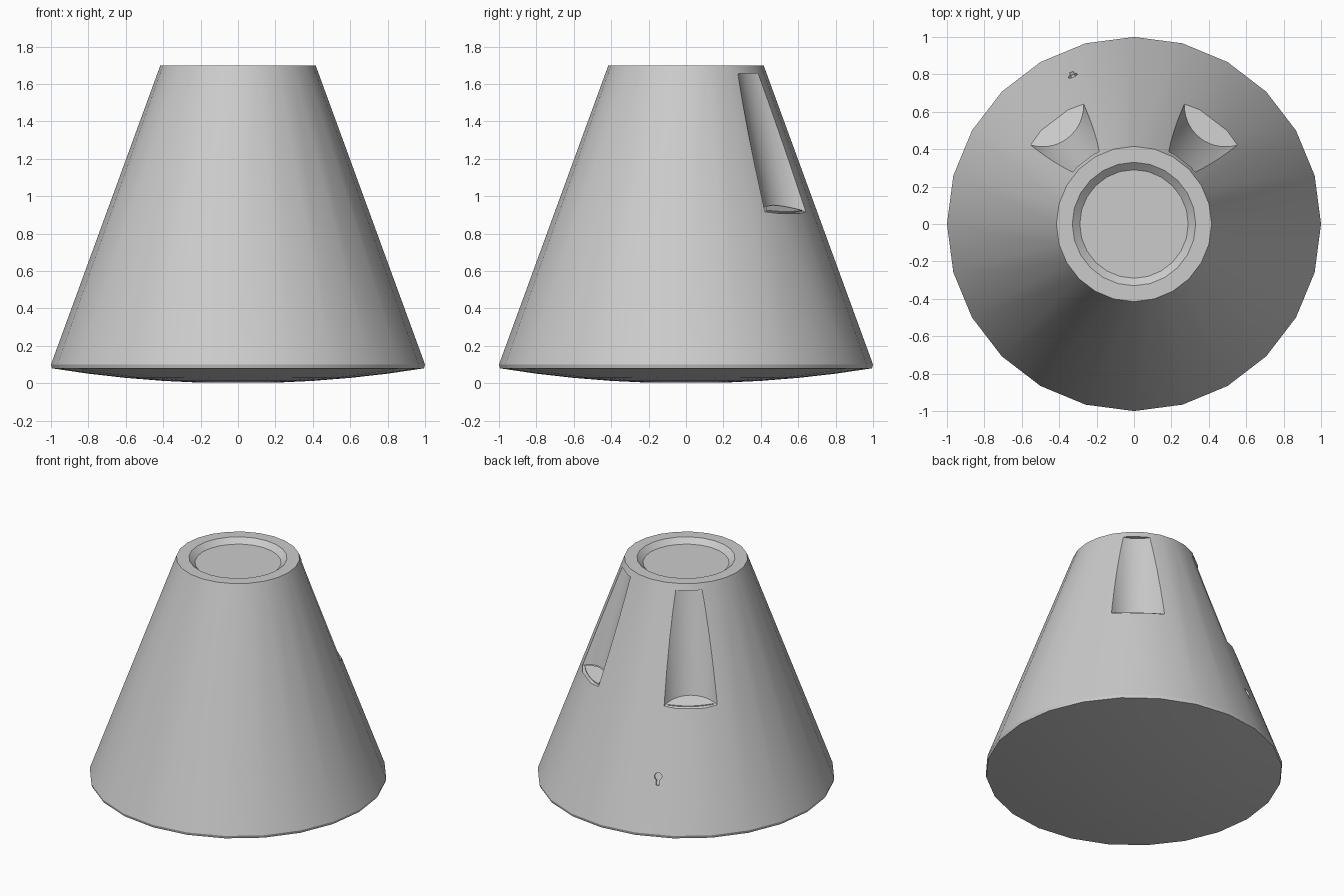
import bpy, bmesh, math
from mathutils import Matrix, Vector

if "Cube" in bpy.data.objects:
    bpy.data.objects.remove(bpy.data.objects["Cube"])

SIDES = 24
SLOPE = 0.585 / 1.6          # how fast the hull narrows with height

grey = bpy.data.materials.new("hull_grey")
grey.use_nodes = True
grey.diffuse_color = (0.6, 0.6, 0.6, 1)
grey.node_tree.nodes["Principled BSDF"].inputs["Base Color"].default_value = grey.diffuse_color


def finish(name, bm):
    bmesh.ops.recalc_face_normals(bm, faces=bm.faces)
    mesh = bpy.data.meshes.new(name)
    bm.to_mesh(mesh)
    bm.free()
    obj = bpy.data.objects.new(name, mesh)
    mesh.materials.append(grey)
    bpy.context.collection.objects.link(obj)
    return obj


def activate(obj):
    bpy.ops.object.select_all(action='DESELECT')
    obj.select_set(True)
    bpy.context.view_layer.objects.active = obj


def loft(name, rings):
    """Closed solid through rings of matching points."""
    bm = bmesh.new()
    loops = [[bm.verts.new(p) for p in ring] for ring in rings]
    for a, b in zip(loops, loops[1:]):
        for i in range(len(a)):
            j = (i + 1) % len(a)
            bm.faces.new((a[i], a[j], b[j], b[i]))
    bm.faces.new(loops[0])
    bm.faces.new(loops[-1])
    return finish(name, bm)


def circle(r, z, n=SIDES):
    return [Vector((r * math.cos(math.tau * i / n), r * math.sin(math.tau * i / n), z))
            for i in range(n)]


def carve(target, cutter):
    cutter.hide_render = True
    mod = target.modifiers.new("carve", 'BOOLEAN')
    mod.operation, mod.solver, mod.object = 'DIFFERENCE', 'EXACT', cutter
    activate(target)
    bpy.ops.object.modifier_apply(modifier=mod.name)
    bpy.data.objects.remove(cutter)


def smooth(obj):
    activate(obj)
    bpy.ops.object.shade_smooth_by_angle(angle=math.radians(30))


# Hull: shallow domed base, thin rim, tapering wall and dished top
dome = [(r, 0.08 * r * r) for r in (0.2, 0.4, 0.6, 0.8)]
profile = dome + [(0.995, 0.08), (1, 0.1), (0.415, 1.7), (0.33, 1.7), (0.29, 1.665)]
hull = loft("hull", [circle(r, z) for r, z in profile])

# Two window bays scooped out of the back of the wall
R = 0.22
FLOOR_TILT = 0.36


def floor_z(radial):
    return 0.91 - FLOOR_TILT * (radial - 0.69)


for side, azimuth in (("left", 52.3), ("right", 127.7)):
    turn = Matrix.Rotation(math.radians(azimuth), 4, 'Z')
    low, high = [], []
    for p in circle(R, 0, 48):
        low.append(turn @ Vector((p.x + 0.80, p.y, floor_z(p.x + 0.80))))
        high.append(turn @ Vector((p.x + 0.62, p.y, 1.655)))
    carve(hull, loft("bay_cutter", [low, high]))

    # Thin lens-shaped pane on the bay floor
    half, steps = 0.155, 12
    ys = [half * (2 * i / steps - 1) for i in range(steps + 1)]
    outer = [(math.sqrt(0.683 ** 2 - y * y), y) for y in ys]
    edge_x = outer[0][0]
    inner = [(edge_x - 0.075 * (1 - (y / half) ** 2), y) for y in reversed(ys[1:-1])]
    pane = [[turn @ Vector((x, y, floor_z(x) + dz)) for x, y in outer + inner]
            for dz in (0, 0.006)]
    smooth(loft(side + "_window_pane", pane))

# Small keyhole sunk into the back wall
azimuth, z = math.radians(112.4), 0.47
radius = 1 - SLOPE * (z - 0.1)
normal = Vector((1, 0, SLOPE)).normalized()
up = Vector((-SLOPE, 0, 1)).normalized()
turn = Matrix.Rotation(azimuth, 4, 'Z')
outline = []
for i in range(13):
    a = math.radians(-65 + 310 * i / 12)
    outline.append((0.026 * math.cos(a), 0.026 * math.sin(a)))
outline += [(-0.011, -0.06), (0.011, -0.06)]
rings = [[turn @ (Vector((radius, s, z)) + up * t + normal * d) for s, t in outline]
         for d in (-0.025, 0.03)]
carve(hull, loft("keyhole_cutter", rings))
smooth(hull)
